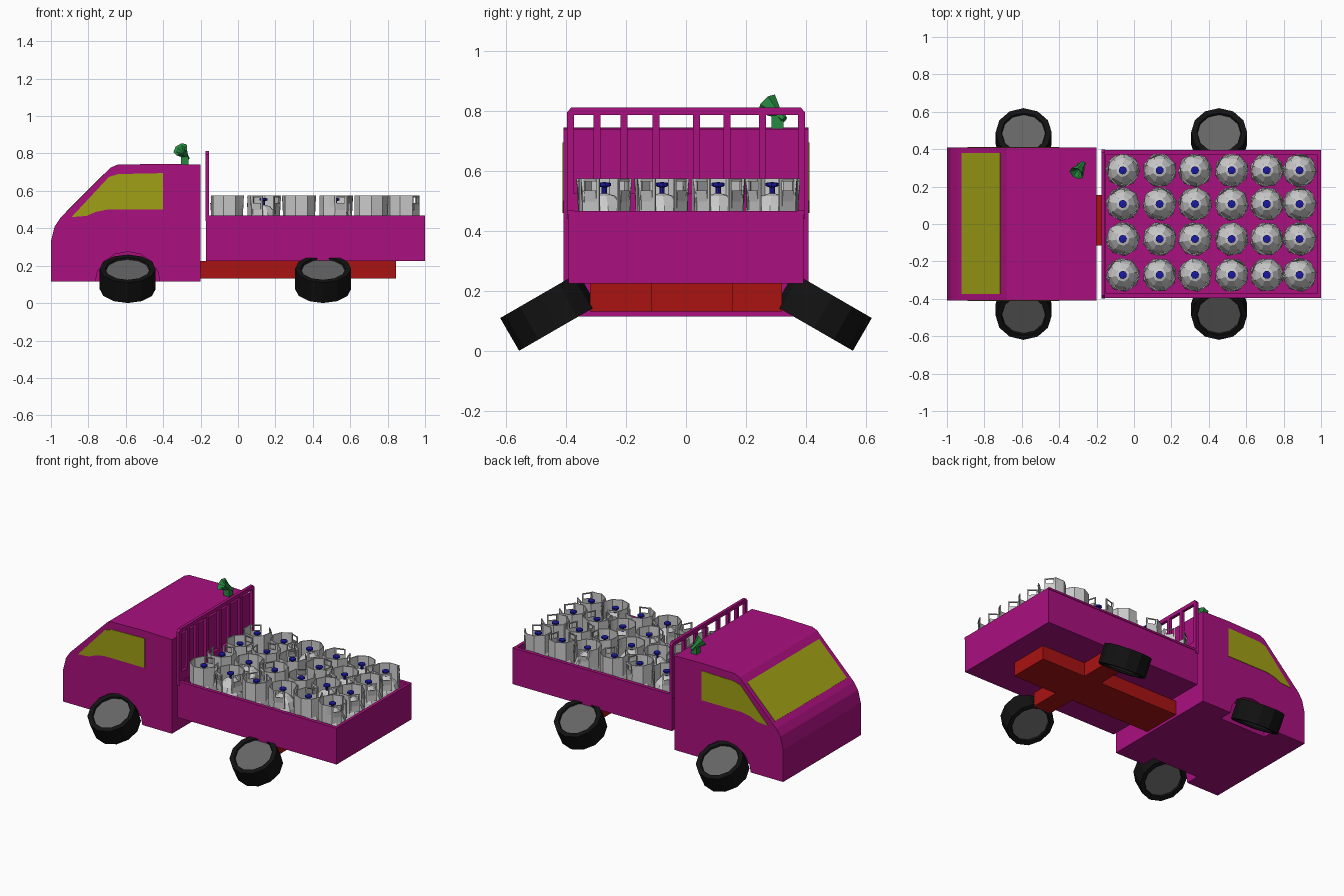
import bpy, bmesh, math, random
from mathutils import Vector, Matrix

if "Cube" in bpy.data.objects:
    bpy.data.objects.remove(bpy.data.objects["Cube"])

random.seed(4)


def material(name, rgb):
    m = bpy.data.materials.new(name)
    m.diffuse_color = (*rgb, 1)
    m.use_nodes = True
    m.node_tree.nodes["Principled BSDF"].inputs["Base Color"].default_value = m.diffuse_color
    return m


PAINT = material("purple_paint", (0.40, 0.005, 0.21))
GLASS = material("yellow_glass", (0.35, 0.35, 0.008))
RED = material("red_chassis", (0.40, 0.006, 0.006))
RUBBER = material("black_rubber", (0.006, 0.006, 0.006))
RIM = material("dark_grey_rim", (0.13, 0.13, 0.13))
BLUE = material("blue_valve", (0.01, 0.01, 0.35))
GREEN = material("green_horn", (0.02, 0.25, 0.05))


def place(name, mesh, mat=None, loc=(0, 0, 0), rot=(0, 0, 0)):
    ob = bpy.data.objects.new(name, mesh)
    bpy.context.collection.objects.link(ob)
    ob.location, ob.rotation_euler = loc, rot
    if mat and not mesh.materials:
        mesh.materials.append(mat)
    return ob


def finish(bm, name):
    bmesh.ops.recalc_face_normals(bm, faces=bm.faces)
    mesh = bpy.data.meshes.new(name)
    bm.to_mesh(mesh)
    bm.free()
    return mesh


def box(name, lo, hi, mat):
    bm = bmesh.new()
    lo, hi = Vector(lo), Vector(hi)
    bmesh.ops.create_cube(bm, size=1, matrix=Matrix.Translation((lo + hi) / 2)
                          @ Matrix.Diagonal((*(hi - lo), 1)))
    return place(name, finish(bm, name), mat)


def extrude_xz(name, pts, y0, y1, mat):
    """Prism from an x-z outline between two y values."""
    bm = bmesh.new()
    f = bm.faces.new([bm.verts.new((x, y0, z)) for x, z in pts])
    ext = bmesh.ops.extrude_face_region(bm, geom=[f])["geom"]
    bmesh.ops.translate(bm, vec=(0, y1 - y0, 0),
                        verts=[v for v in ext if isinstance(v, bmesh.types.BMVert)])
    return place(name, finish(bm, name), mat)


def lathe(name, profile, n, closed=False):
    """Faceted solid of revolution around z from (radius, z) points."""
    bm = bmesh.new()
    vs = [bm.verts.new((r, 0, z)) for r, z in profile]
    last = len(vs) if closed else len(vs) - 1
    es = [bm.edges.new((vs[i], vs[(i + 1) % len(vs)])) for i in range(last)]
    bmesh.ops.spin(bm, geom=vs + es, cent=(0, 0, 0), axis=(0, 0, 1),
                   angle=math.tau, steps=n, use_duplicate=False)
    bmesh.ops.remove_doubles(bm, verts=bm.verts, dist=1e-4)
    return finish(bm, name)


# Cab body
cab = extrude_xz("cab", [(-1, .115), (-1, .33), (-.98, .41), (-.95, .455), (-.68, .725),
                         (-.645, .74), (-.4, .745), (-.2, .74), (-.2, .115)],
                 -.408, .408, PAINT)

# Wheel arches cut out of the cab sides
arch = lathe("arch_cutter", [(0, -.1), (.175, -.1), (.175, .1), (0, .1)], 16)
for s in (-1, 1):
    cutter = place("arch_cutter", arch, PAINT, (-.59, s * .415, .10), (math.pi / 2, 0, 0))
    mod = cab.modifiers.new("arch", "BOOLEAN")
    mod.object, mod.solver = cutter, "EXACT"
    cutter.hide_render = True
    bpy.context.view_layer.objects.active = cab
    bpy.ops.object.modifier_apply(modifier=mod.name)
    bpy.data.objects.remove(cutter)

# Side windows and windscreen
pane = [(-.89, .46), (-.69, .675), (-.64, .69), (-.4, .695), (-.4, .5),
        (-.70, .5), (-.76, .488), (-.81, .466)]
for s in (-1, 1):
    extrude_xz("side_window", pane, s * .40, s * .411, GLASS)
extrude_xz("windscreen", [(-.922, .487), (-.717, .692), (-.71, .685), (-.915, .48)],
           -.375, .38, GLASS)

# Cargo bed: floor, walls and a thin rim
X0, X1, Y, T = -.17, 1.0, .392, .02
box("bed_floor", (X0, -Y, .225), (X1, Y, .26), PAINT)
for s in (-1, 1):
    a, b = sorted((s * Y, s * (Y - T)))
    box("bed_side", (X0, a, .225), (X1, b, .465), PAINT)
    a, b = sorted((s * (Y + .004), s * (Y - T)))
    box("bed_rim", (X0, a, .455), (X1, b, .468), PAINT)
box("bed_front", (X0, -Y, .225), (X0 + T, Y, .465), PAINT)
box("tailgate", (X1 - T, -Y, .225), (X1, Y, .467), PAINT)

# Headboard rack behind the cab
R0, R1 = -.175, -.155
for y in (-.385, -.297, -.207, -.10, .035, .137, .255, .385):
    box("rack_bar", (R0, y - .012, .44), (R1, y + .012, .795), PAINT)
box("rack_lower_rail", (R0, -.39, .455), (R1, .39, .525), PAINT)
rail = bmesh.new()
f = rail.faces.new([rail.verts.new((R0, y, z)) for y, z in
                    [(-.397, .787), (-.397, .795), (-.382, .812), (.382, .812),
                     (.397, .795), (.397, .787)]])
ext = bmesh.ops.extrude_face_region(rail, geom=[f])["geom"]
bmesh.ops.translate(rail, vec=(R1 - R0, 0, 0),
                    verts=[v for v in ext if isinstance(v, bmesh.types.BMVert)])
place("rack_top_rail", finish(rail, "rack_top_rail"), PAINT)

# Chassis beam and rear axle beam
box("chassis_beam", (-.21, -.115, .132), (.845, .155, .226), RED)
box("rear_axle_beam", (.39, -.32, .132), (.52, .32, .226), RED)

# Splayed wheels
tyre = lathe("tyre", [(.113, .045), (.12, .063), (.15, .063), (.15, -.063),
                      (.12, -.063), (.113, -.045)], 12, closed=True)
hub = lathe("hub", [(0, -.052), (.118, -.052), (.118, .052), (0, .052)], 12)
for x in (-.59, .455):
    for s in (-1, 1):
        rot = (-s * math.radians(30), 0, 0)
        place("tyre", tyre, RUBBER, (x, s * .458, .13), rot)
        place("wheel_hub", hub, RIM, (x, s * .458, .13), rot)

# Gas bottle meshes: domed tank, open collar with handle slots, valve
tank = lathe("tank", [(0, .26), (.08, .26), (.092, .28), (.092, .41), (.086, .445),
                      (.066, .485), (.036, .517), (0, .528)], 8)
valve = lathe("valve", [(0, .52), (.009, .52), (.009, .545), (.022, .55),
                        (.022, .56), (0, .563)], 8)
bm = bmesh.new()


def panel(k, u0, u1, z0, z1):
    """Part of octagon side k, u running 0..1 along that side."""
    a, b = (Vector((math.cos(t), math.sin(t), 0)) * .087
            for t in ((k - .5) * math.pi / 4, (k + .5) * math.pi / 4))
    p, q = a.lerp(b, u0), a.lerp(b, u1)
    bm.faces.new([bm.verts.new((v.x, v.y, z)) for v, z in
                  ((p, z0), (q, z0), (q, z1), (p, z1))])


for k in range(1, 8):
    if k in (1, 7):
        for part in ((0, .14, .46, .575), (.86, 1, .46, .575),
                     (.14, .86, .46, .535), (.14, .86, .565, .575)):
            panel(k, *part)
    else:
        panel(k, 0, 1, .45, .575)
bmesh.ops.remove_doubles(bm, verts=bm.verts, dist=1e-4)
bmesh.ops.recalc_face_normals(bm, faces=bm.faces)
bmesh.ops.solidify(bm, geom=bm.faces[:], thickness=.006)
collar = finish(bm, "collar")

# Bottles stacked in rows on the bed
for x in (-.06, .137, .326, .522, .71, .885):
    for y in (.287, .107, -.08, -.272):
        yaw = random.uniform(-.25, .25) if x > .8 else random.uniform(0, math.tau)
        for name, mesh, mat in (("bottle_tank", tank, None), ("bottle_collar", collar, None),
                                ("bottle_valve", valve, BLUE)):
            place(name, mesh, mat, (x, y, 0), (0, 0, yaw))

# Roof horn on a small bracket
horn = lathe("horn", [(0, -.045), (.013, -.045), (.018, -.01), (.042, .04),
                      (.03, .035), (0, .0)], 7)
aim = Vector((-.35, -.55, .5)).to_track_quat("Z", "Y").to_euler()
place("roof_horn", horn, GREEN, (-.29, .297, .798), aim)
box("horn_bracket", (-.305, .285, .738), (-.265, .325, .785), GREEN)
